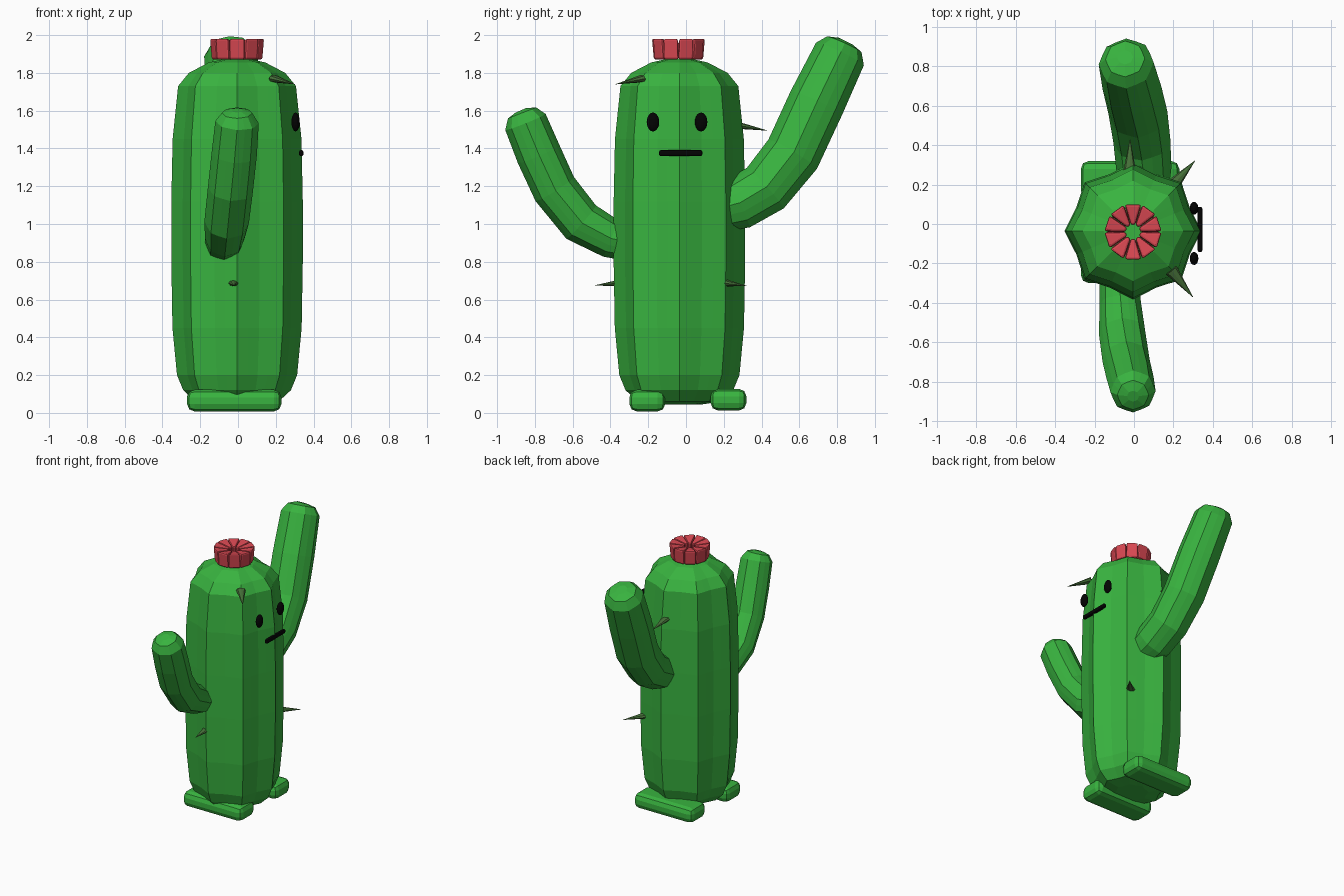
import bpy, bmesh, math
from mathutils import Vector, Matrix

if "Cube" in bpy.data.objects:
    bpy.data.objects.remove(bpy.data.objects["Cube"])


def material(name, rgb):
    m = bpy.data.materials.new(name)
    m.diffuse_color = (*rgb, 1)
    m.use_nodes = True
    m.node_tree.nodes["Principled BSDF"].inputs["Base Color"].default_value = m.diffuse_color
    return m


GREEN = material("cactus green", (0.04, 0.45, 0.05))
RED = material("flower red", (0.70, 0.065, 0.085))
OLIVE = material("spine olive", (0.06, 0.16, 0.04))
BLACK = material("face black", (0.001, 0.001, 0.001))


def add_object(name, bm, mat):
    bmesh.ops.recalc_face_normals(bm, faces=bm.faces)
    mesh = bpy.data.meshes.new(name)
    bm.to_mesh(mesh)
    bm.free()
    mesh.materials.append(mat)
    ob = bpy.data.objects.new(name, mesh)
    bpy.context.collection.objects.link(ob)
    return ob


def ribbed_tube(name, rings, ribs, mat):
    """Sweep a ribbed section along rings of (x, y, z, radius); ribs = radius factors over one rib."""
    bm = bmesh.new()
    n = 8 * len(ribs)
    loops = []
    for i, (x, y, z, r) in enumerate(rings):
        a = Vector(rings[max(i - 1, 0)][:3])
        b = Vector(rings[min(i + 1, len(rings) - 1)][:3])
        t = (b - a).normalized()
        u = (Vector((1, 0, 0)) - t * t.x).normalized()
        v = t.cross(u)
        loop = []
        for k in range(n):
            ang = 2 * math.pi * k / n
            rad = r * ribs[k % len(ribs)]
            loop.append(bm.verts.new(Vector((x, y, z)) + rad * (math.cos(ang) * u + math.sin(ang) * v)))
        loops.append(loop)
    for lo, hi in zip(loops, loops[1:]):
        for k in range(n):
            bm.faces.new((lo[k], lo[(k + 1) % n], hi[(k + 1) % n], hi[k]))
    for loop in (loops[0], loops[-1]):
        bmesh.ops.poke(bm, faces=[bm.faces.new(loop)])
    return add_object(name, bm, mat)


def bevel(ob, width, segments):
    mod = ob.modifiers.new("rounding", "BEVEL")
    mod.width, mod.segments = width, segments


# Body: eight ribs with scooped valleys
CX, CY = -0.005, -0.035
profile = [(0.045, 0.12), (0.06, 0.22), (0.12, 0.285), (0.20, 0.318), (0.45, 0.342), (0.80, 0.348),
           (1.12, 0.348), (1.45, 0.341), (1.73, 0.312), (1.80, 0.255), (1.855, 0.15), (1.875, 0.06)]
ribbed_tube("body", [(CX, CY, z, r) for z, r in profile], (1, 0.927, 0.895, 0.927), GREEN)

# Arms
ribbed_tube("raised_arm", [
    (0.05, 0.20, 1.09, 0.13), (0.05, 0.28, 1.11, 0.14), (0.04, 0.42, 1.19, 0.145),
    (0.02, 0.565, 1.37, 0.15), (-0.01, 0.69, 1.64, 0.15), (-0.04, 0.815, 1.90, 0.14),
    (-0.045, 0.838, 1.952, 0.10), (-0.045, 0.846, 1.968, 0.04)], (1, 0.94), GREEN)
ribbed_tube("lower_arm", [
    (-0.075, -0.28, 0.90, 0.10), (-0.07, -0.40, 0.925, 0.105), (-0.06, -0.555, 1.01, 0.118),
    (-0.04, -0.695, 1.185, 0.12), (-0.02, -0.78, 1.37, 0.12), (-0.005, -0.85, 1.54, 0.115),
    (-0.005, -0.868, 1.588, 0.08), (-0.005, -0.874, 1.602, 0.03)], (1, 0.94), GREEN)

# Feet
for side, y, z in (("front", -0.205, 0.065), ("back", 0.225, 0.07)):
    bm = bmesh.new()
    bmesh.ops.create_cube(bm, size=1, matrix=Matrix.Translation((-0.02, y, z))
                          @ Matrix.Diagonal((0.5, 0.19, 0.115, 1)))
    bevel(add_object(side + "_foot", bm, GREEN), 0.04, 2)

# Flower: ring of tapered petals
PETALS = 10
for i in range(PETALS):
    bm = bmesh.new()
    bmesh.ops.create_cube(bm, size=1)
    for vert in bm.verts:
        outer, top = vert.co.x > 0, vert.co.z > 0
        vert.co.x = (0.14 if top else 0.13) if outer else 0.035
        vert.co.y *= 0.084 if outer else 0.022
        vert.co.z = (1.982 if outer else 1.965) if top else 1.87
    bm.transform(Matrix.Translation((-0.005, -0.04, 0)) @ Matrix.Rotation(2 * math.pi * (i + 0.5) / PETALS, 4, "Z"))
    bevel(add_object(f"petal_{i + 1}", bm, RED), 0.018, 2)

# Spines: flattened cones from base to tip
spines = [((0.19, -0.235, 1.77), (0.30, -0.372, 1.74)), ((-0.022, -0.33, 0.69), (-0.022, -0.482, 0.675)),
          ((0.20, 0.20, 0.69), (0.31, 0.322, 0.672)), ((-0.022, 0.26, 1.525), (-0.02, 0.43, 1.495))]
for i, (base, tip) in enumerate(spines):
    base, tip = Vector(base), Vector(tip)
    d = tip - base
    bm = bmesh.new()
    bmesh.ops.create_cone(bm, cap_ends=True, segments=8, radius1=0.034, radius2=0.001, depth=d.length)
    fwd = d.normalized()
    across = fwd.cross(Vector((0, 0, 1))).normalized()
    up = across.cross(fwd)
    rot = Matrix((across, up, fwd)).transposed().to_4x4()
    bm.transform(Matrix.Translation((base + tip) / 2) @ rot @ Matrix.Diagonal((1, 0.6, 1, 1)))
    add_object(f"spine_{i + 1}", bm, OLIVE)


# Face
def ellipsoid(name, loc, size):
    bm = bmesh.new()
    bmesh.ops.create_uvsphere(bm, u_segments=16, v_segments=10, radius=1,
                              matrix=Matrix.Translation(loc) @ Matrix.Diagonal((*size, 1)))
    add_object(name, bm, BLACK)


ellipsoid("left_eye", (0.305, -0.175, 1.54), (0.022, 0.033, 0.05))
ellipsoid("right_eye", (0.305, 0.08, 1.54), (0.022, 0.033, 0.05))

bm = bmesh.new()
bmesh.ops.create_cube(bm, size=1, matrix=Matrix.Translation((0.335, -0.028, 1.375))
                      @ Matrix.Diagonal((0.024, 0.23, 0.032, 1)))
bevel(add_object("mouth", bm, BLACK), 0.01, 2)
